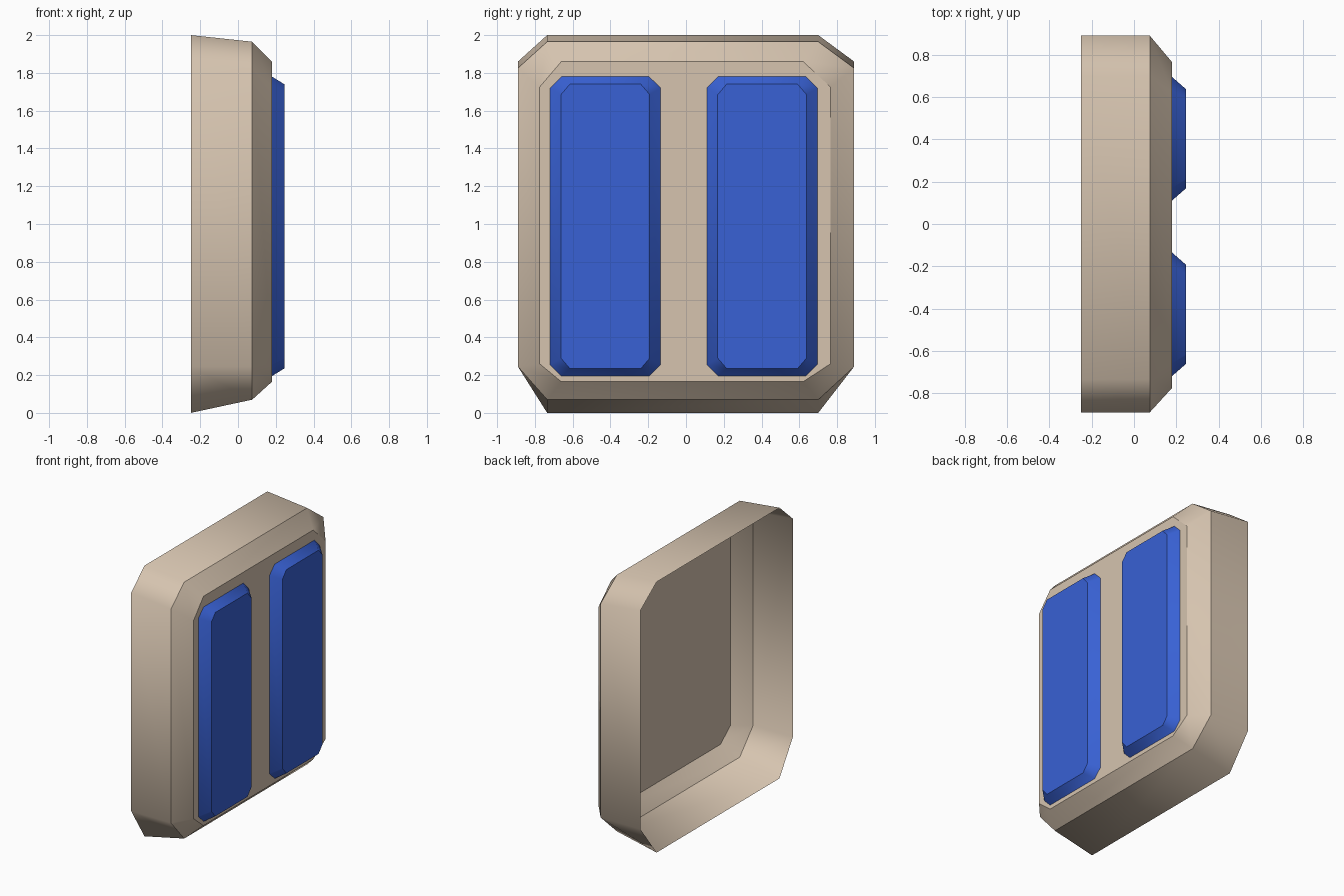
import bpy
import bmesh

if "Cube" in bpy.data.objects:
    bpy.data.objects.remove(bpy.data.objects["Cube"])


def material(name, color):
    m = bpy.data.materials.new(name)
    m.diffuse_color = (*color, 1)
    m.use_nodes = True
    m.node_tree.nodes["Principled BSDF"].inputs["Base Color"].default_value = m.diffuse_color
    return m


def octagon(x, y, z, y_in, z_in):
    """Rectangle with cut corners, counter-clockwise seen from +x."""
    return [(x, y_in[0], z[0]), (x, y_in[1], z[0]),
            (x, y[1], z_in[0]), (x, y[1], z_in[1]),
            (x, y_in[1], z[1]), (x, y_in[0], z[1]),
            (x, y[0], z_in[1]), (x, y[0], z_in[0])]


def shell(name, rings, mat):
    """Join octagon rings from back to front, cap the front, leave the back open."""
    bm = bmesh.new()
    loops = [[bm.verts.new(p) for p in ring] for ring in rings]
    for a, b in zip(loops, loops[1:]):
        for i in range(8):
            j = (i + 1) % 8
            bm.faces.new((a[i], a[j], b[j], b[i]))
    bm.faces.new(loops[-1])
    # smooth around the corners, sharp along each ring
    for f in bm.faces:
        f.smooth = True
    for loop in loops:
        for i in range(8):
            bm.edges.get((loop[i], loop[(i + 1) % 8])).smooth = False
    me = bpy.data.meshes.new(name)
    bm.to_mesh(me)
    bm.free()
    me.materials.append(mat)
    ob = bpy.data.objects.new(name, me)
    bpy.context.collection.objects.link(ob)
    return ob


beige = material("beige", (0.67, 0.55, 0.43))
blue = material("blue", (0.04, 0.12, 0.66))

# Housing: hollow tray with bevelled front panel
shell("housing", [
    octagon(-0.25, (-0.89, 0.89), (0.0, 2.0), (-0.735, 0.70), (0.245, 1.86)),
    octagon(0.075, (-0.89, 0.89), (0.07, 1.965), (-0.735, 0.70), (0.245, 1.825)),
    octagon(0.18, (-0.775, 0.765), (0.165, 1.86), (-0.66, 0.62), (0.26, 1.725)),
], beige)

# Two raised panels on the front
for name, c in (("left_panel", -0.427), ("right_panel", 0.403)):
    shell(name, [
        octagon(0.18, (c - 0.292, c + 0.292), (0.195, 1.78),
                (c - 0.232, c + 0.232), (0.255, 1.72)),
        octagon(0.245, (c - 0.235, c + 0.235), (0.235, 1.74),
                (c - 0.188, c + 0.188), (0.29, 1.685)),
    ], blue)
